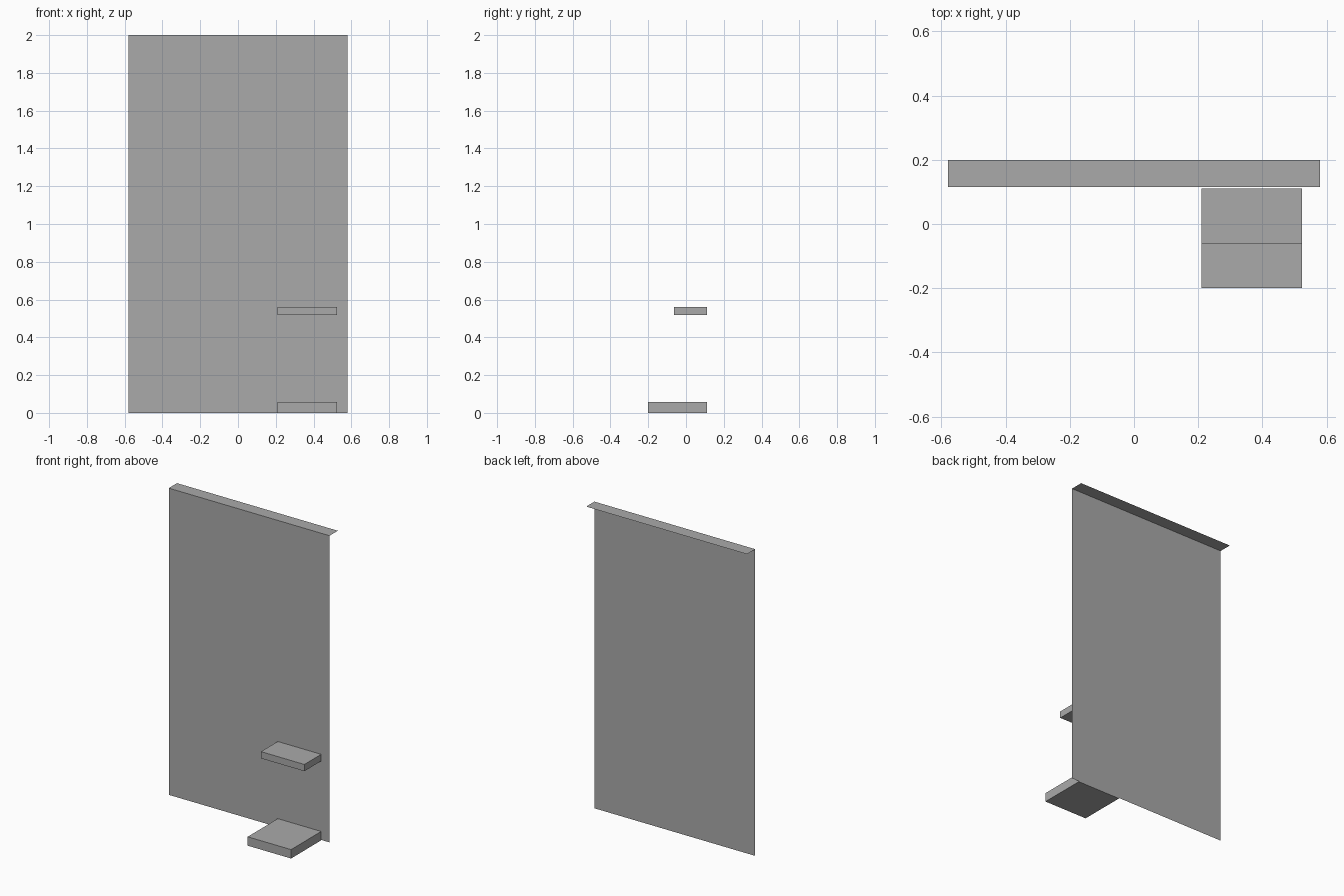
import bpy
import bmesh
from mathutils import Matrix, Vector

cube = bpy.data.objects.get("Cube")
if cube:
    bpy.data.objects.remove(cube, do_unlink=True)

# One plain grey for everything
grey = bpy.data.materials.new("plain grey")
grey.use_nodes = True
colour = (0.4, 0.4, 0.4, 1)
grey.diffuse_color = colour
grey.node_tree.nodes["Principled BSDF"].inputs["Base Color"].default_value = colour


def add_object(name, bm):
    mesh = bpy.data.meshes.new(name)
    bm.to_mesh(mesh)
    bm.free()
    mesh.materials.append(grey)
    obj = bpy.data.objects.new(name, mesh)
    bpy.context.collection.objects.link(obj)
    return obj


def sheet(name, corners):
    """A single flat face without thickness."""
    bm = bmesh.new()
    bm.faces.new([bm.verts.new(c) for c in corners])
    return add_object(name, bm)


def box(name, low, high):
    low, high = Vector(low), Vector(high)
    bm = bmesh.new()
    bmesh.ops.create_cube(bm, size=1, matrix=Matrix.Translation((low + high) / 2)
                          @ Matrix.Diagonal((*(high - low), 1)))
    return add_object(name, bm)


HALF, HEIGHT, FRONT, BACK = 0.58, 2.0, 0.115, 0.2

# Upright panel and the narrow strip folded back from its top edge
sheet("upright_panel", [(-HALF, FRONT, 0), (HALF, FRONT, 0),
                        (HALF, FRONT, HEIGHT), (-HALF, FRONT, HEIGHT)])
sheet("top_strip", [(-HALF, FRONT, HEIGHT), (HALF, FRONT, HEIGHT),
                    (HALF, BACK, HEIGHT), (-HALF, BACK, HEIGHT)])

# Shelf and foot block in front of the panel
box("shelf", (0.21, -0.063, 0.517), (0.523, 0.11, 0.561))
box("foot_block", (0.21, -0.2, 0), (0.523, 0.11, 0.058))
